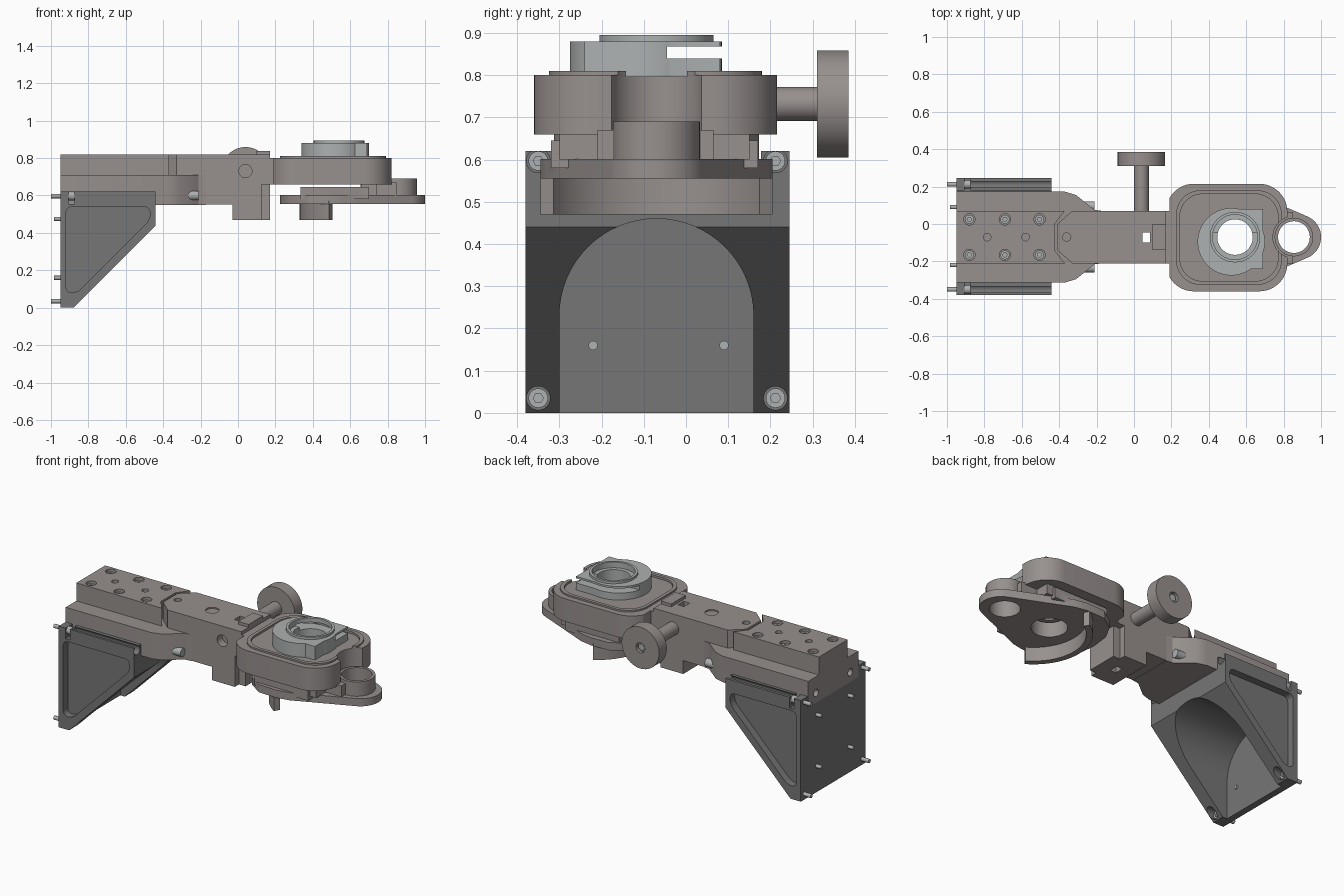
import bpy, bmesh, math
from mathutils import Vector

if "Cube" in bpy.data.objects:
    bpy.data.objects.remove(bpy.data.objects["Cube"])

CY = -0.07  # centre line of the arm in y


def material(name, rgb):
    m = bpy.data.materials.new(name)
    m.diffuse_color = (*rgb, 1)
    m.use_nodes = True
    m.node_tree.nodes["Principled BSDF"].inputs["Base Color"].default_value = m.diffuse_color
    return m


TAUPE = material("taupe_metal", (0.31, 0.28, 0.27))
DARK = material("dark_metal", (0.18, 0.18, 0.18))
LIGHT = material("light_metal", (0.42, 0.44, 0.44))


def prism(name, pts, lo, hi, axis="z", mat=TAUPE):
    """Extrude a 2D outline along an axis: z takes (x,y), y takes (x,z), x takes (y,z)."""
    place = {"z": lambda a, b, c: (a, b, c), "y": lambda a, b, c: (a, c, b),
             "x": lambda a, b, c: (c, a, b)}[axis]
    bm = bmesh.new()
    low = [bm.verts.new(place(a, b, lo)) for a, b in pts]
    high = [bm.verts.new(place(a, b, hi)) for a, b in pts]
    bm.faces.new(low)
    bm.faces.new(high[::-1])
    n = len(pts)
    for i in range(n):
        j = (i + 1) % n
        bm.faces.new((low[i], high[i], high[j], low[j]))
    bmesh.ops.recalc_face_normals(bm, faces=bm.faces)
    me = bpy.data.meshes.new(name)
    bm.to_mesh(me)
    bm.free()
    me.materials.append(mat)
    ob = bpy.data.objects.new(name, me)
    bpy.context.collection.objects.link(ob)
    return ob


def box(name, x0, x1, y0, y1, z0, z1, mat=TAUPE):
    return prism(name, [(x0, y0), (x1, y0), (x1, y1), (x0, y1)], z0, z1, "z", mat)


def cyl(name, a, b, r, lo, hi, axis="z", mat=TAUPE, n=48):
    pts = [(a + r * math.cos(2 * math.pi * i / n), b + r * math.sin(2 * math.pi * i / n)) for i in range(n)]
    return prism(name, pts, lo, hi, axis, mat)


def rounded(corners, r, seg=8):
    """Round every corner of an outline with a quadratic sweep."""
    out, n = [], len(corners)
    for i in range(n):
        p = Vector(corners[i])
        a, b = Vector(corners[i - 1]) - p, Vector(corners[(i + 1) % n]) - p
        d = min(r, a.length * 0.49, b.length * 0.49)
        s, e = p + a.normalized() * d, p + b.normalized() * d
        for k in range(seg + 1):
            t = k / seg
            out.append(tuple(s * (1 - t) ** 2 + p * (1.2 * t * (1 - t) + 0.4 * t * (1 - t)) +
                             (s + e) * (0.2 * t * (1 - t)) + e * t ** 2))
    return out


def rect_round(x0, x1, y0, y1, r, seg=12):
    pts = []
    for cx, cy, a0 in ((x1 - r, y1 - r, 0), (x0 + r, y1 - r, 90), (x0 + r, y0 + r, 180), (x1 - r, y0 + r, 270)):
        for k in range(seg + 1):
            a = math.radians(a0 + 90 * k / seg)
            pts.append((cx + r * math.cos(a), cy + r * math.sin(a)))
    return pts


def combine(ob, others, op="DIFFERENCE"):
    for other in others:
        m = ob.modifiers.new("bool", "BOOLEAN")
        m.operation, m.solver, m.object = op, "EXACT", other
        bpy.context.view_layer.update()
        me = bpy.data.meshes.new_from_object(ob.evaluated_get(bpy.context.evaluated_depsgraph_get()))
        ob.modifiers.clear()
        ob.data = me
        bpy.data.objects.remove(other)
    return ob


def hole(a, b, r, lo, hi, axis="z"):
    return cyl("cutter", a, b, r, lo, hi, axis)


# Wall bracket: triangular block with an arched tunnel, side pockets and bolt channels
bracket = prism("wall_bracket", [(-0.95, 0), (-0.88, 0), (-0.44, 0.44), (-0.44, 0.62), (-0.95, 0.62)],
                -0.38, 0.245, "y", DARK)
arch = [(CY + 0.23 * math.cos(math.pi * i / 32), 0.23 + 0.23 * math.sin(math.pi * i / 32)) for i in range(33)]
pocket = rounded([(-0.92, 0.08), (-0.86, 0.08), (-0.47, 0.47), (-0.47, 0.54), (-0.92, 0.54)], 0.03, 4)
bolts = [(y, z) for y in (-0.35, 0.212) for z in (0.035, 0.597)]
combine(bracket, [prism("cutter", [(0.16, -0.1)] + arch + [(-0.3, -0.1)], -0.91, -0.3, "x"),
                  box("cutter", -1, -0.4, -0.313, 0.178, 0.55, 0.7),
                  prism("cutter", pocket, -0.5, -0.335, "y"),
                  prism("cutter", pocket, 0.2, 0.4, "y"),
                  box("cutter", -0.905, -0.875, -0.4, -0.3, 0.555, 0.7),
                  box("cutter", -0.905, -0.875, 0.17, 0.3, 0.555, 0.7)] +
        [hole(y, z, 0.028, -0.905, -0.3, "x") for y, z in bolts])

# Bracket bolts and locating pins
for y, z in bolts:
    cyl("bolt_shank", y, z, 0.012, -1.0, -0.9, "x", LIGHT, 20)
    combine(cyl("bolt_head", y, z, 0.023, -0.91, -0.875, "x", LIGHT, 32),
            [cyl("cutter", y, z, 0.012, -0.89, -0.8, "x", n=6)])
for y in (0.09, -0.22):
    for z in (0.16, 0.475):
        cyl("locating_pin", y, z, 0.011, -0.985, -0.9, "x", LIGHT, 20)

# Wide base of the arm with tapering front
half = [(-0.95, 0.243), (-0.37, 0.243), (-0.31, 0.225), (-0.21, 0.145), (-0.17, 0.14)]
base = prism("arm_base", [(x, CY + h) for x, h in half] + [(x, CY - h) for x, h in half[::-1]], 0.55, 0.71)
combine(base, [hole(y, 0.61, 0.022, -1, -0.85, "x") for y in (0.095, -0.235)])
for y in (0.095, -0.235):
    cyl("side_set_screw", y, 0.6, 0.025, -0.36, -0.21, "x", LIGHT, 24)

# Rear clamp block with chevron end and six screws
rear = prism("rear_clamp_block", [(-0.95, 0.07), (-0.37, 0.07), (-0.425, 0), (-0.425, -0.14),
                                  (-0.37, -0.21), (-0.95, -0.21)], 0.70, 0.82)
screws = [(x, y) for x in (-0.88, -0.69, -0.505) for y in (0.025, -0.165)]
combine(rear, [hole(x, y, 0.03, 0.775, 0.9) for x, y in screws] +
        [hole(x, CY, 0.02, 0.77, 0.9) for x in (-0.785, -0.58)])
for x, y in screws:
    combine(cyl("clamp_screw", x, y, 0.024, 0.77, 0.805, "z", LIGHT, 32),
            [cyl("cutter", x, y, 0.012, 0.79, 0.9, n=6)])

# Front arm with cross hole, dovetail slot and lower clamp jaw
arm = prism("front_arm", [(-0.33, 0.07), (0.17, 0.07), (0.17, -0.21), (-0.33, -0.21), (-0.41, -0.14), (-0.41, 0)],
            0.552, 0.82)
combine(arm, [box("jaw", -0.03, 0.17, -0.21, 0.07, 0.47, 0.6)], "UNION")
combine(arm, [box("cutter", 0.045, 0.085, -0.1, -0.045, 0.4, 0.9), hole(0.04, 0.73, 0.035, -0.3, -0.16, "y"),
              hole(-0.36, CY, 0.022, 0.79, 0.9), hole(-0.125, CY, 0.038, 0.812, 0.9),
              box("cutter", 0.125, 0.2, -0.3, -0.17, 0.4, 0.66), box("cutter", 0.125, 0.2, 0.03, 0.1, 0.4, 0.66)])
box("clamp_lip", 0.1, 0.17, -0.14, 0.0, 0.8, 0.838)

# Adjustment knob on its shaft
cyl("knob_shaft", 0.04, 0.732, 0.04, 0.03, 0.32, "y")
combine(cyl("knob", 0.04, 0.732, 0.127, 0.31, 0.385, "y", n=64),
        [hole(0.04, 0.732, 0.03, 0.365, 0.5, "y")])
cyl("knob_screw", 0.04, 0.732, 0.02, 0.35, 0.375, "y", LIGHT, 24)

# Rounded head housing with raised rim, bored and notched for the boss
OX, BX = 0.54, 0.855  # main bore and boss centres
head = prism("head_housing", rect_round(0.17, 0.82, -0.36, 0.215, 0.15), 0.66, 0.8)
combine(head, [prism("rim", rect_round(0.225, 0.79, -0.325, 0.18, 0.13), 0.75, 0.81)], "UNION")
combine(head, [prism("cutter", rect_round(0.245, 0.77, -0.305, 0.16, 0.12), 0.797, 0.9),
               hole(OX, CY, 0.098, 0.6, 0.9), hole(BX, CY, 0.112, 0.6, 0.9),
               box("cutter", 0.1, 0.19, 0.07, 0.3, 0.6, 0.9), box("cutter", 0.1, 0.19, -0.4, -0.21, 0.6, 0.9)])

# Teardrop carrier plate with slide, arched skirt and boss
tip = [(0.88 + 0.12 * math.cos(math.radians(a)), CY + 0.12 * math.sin(math.radians(a))) for a in range(-65, 66, 5)]
plate = prism("carrier_plate", tip + [(0.66, 0.155), (0.58, 0.19), (0.5, 0.205), (0.38, 0.2), (0.29, 0.14), (0.24, 0.05),
                                      (0.225, CY), (0.24, -0.19), (0.29, -0.28), (0.38, -0.34), (0.5, -0.345),
                                      (0.58, -0.33), (0.66, -0.295)], 0.555, 0.602)
combine(plate, [box("slide", 0.335, 0.7, -0.32, 0.17, 0.58, 0.645),
                box("bridge", 0.655, 0.85, -0.21, 0.065, 0.58, 0.67),
                cyl("boss", BX, CY, 0.103, 0.58, 0.69)], "UNION")
combine(plate, [hole(OX, CY, 0.1, 0.5, 0.7), hole(BX, CY, 0.085, 0.5, 0.8)])
box("slide_stop", 0.66, 0.74, -0.3, 0.15, 0.6, 0.665)
combine(bpy.data.objects["slide_stop"], [hole(BX, CY, 0.1, 0.5, 0.8)])
arc = [math.radians(a) for a in range(121, 240, 2)]
skirt = [(0.651 + r * math.cos(a), CY + r * math.sin(a)) for r, seq in ((0.321, arc), (0.285, arc[::-1])) for a in seq]
prism("carrier_skirt", skirt, 0.47, 0.57)

# Lens holder with square corner, top ring and side slot
holder = cyl("lens_holder", 0.52, -0.095, 0.18, 0.79, 0.88, "z", LIGHT, 64)
combine(holder, [box("corner", 0.52, 0.69, -0.24, 0.08, 0.79, 0.88, LIGHT),
                 cyl("ring", OX, CY, 0.135, 0.8, 0.895, "z", LIGHT, 64)], "UNION")
combine(holder, [hole(OX, CY, 0.12, 0.86, 1.0), hole(OX, CY, 0.095, 0.7, 1.0),
                 box("cutter", 0.3, 0.8, -0.045, 0.15, 0.84, 0.868)])

# Smooth curved walls, keep edges sharp
for ob in bpy.context.collection.objects:
    for p in ob.data.polygons:
        p.use_smooth = True
    ob.data.set_sharp_from_angle(angle=math.radians(30))
